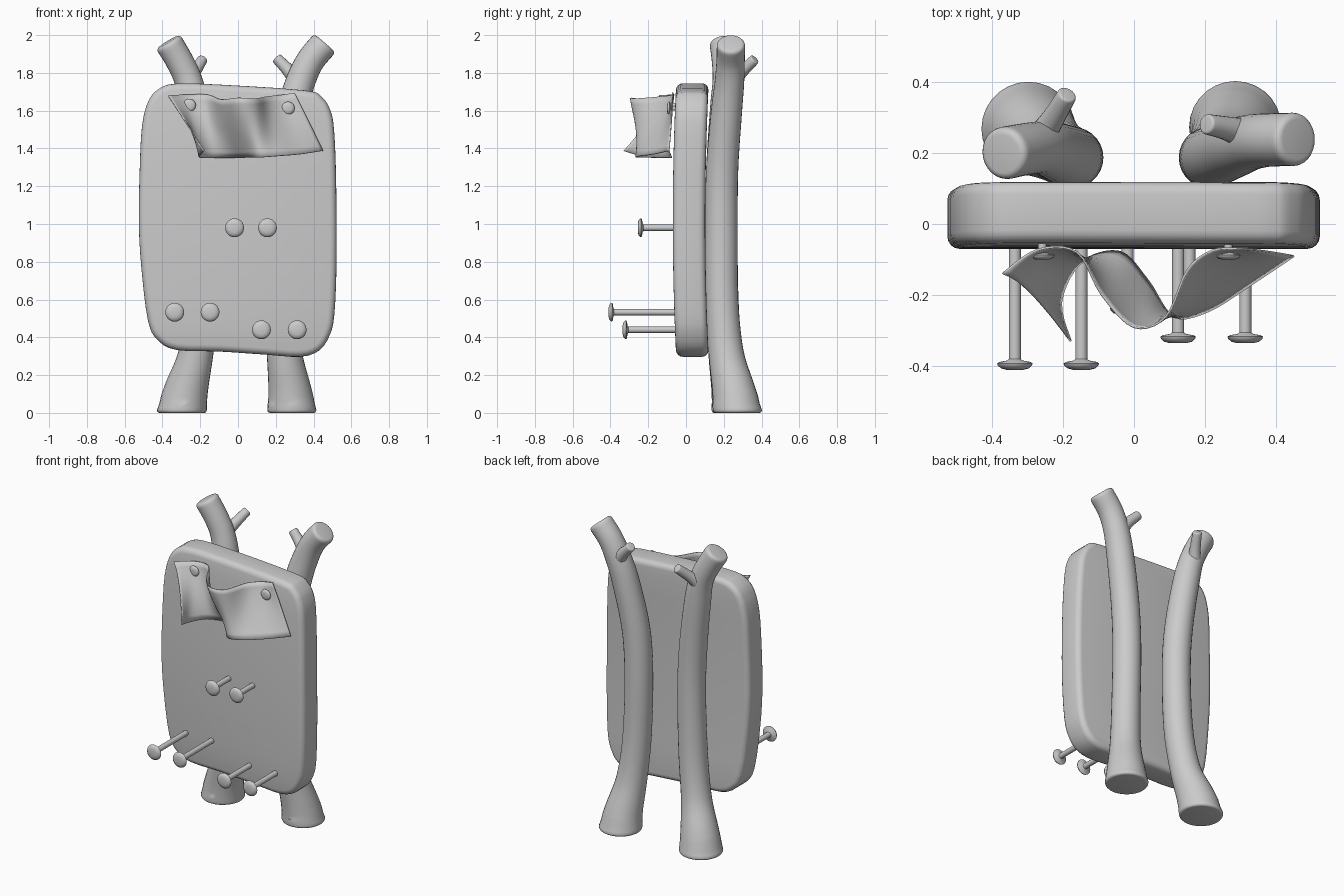
import bpy, bmesh, math
from mathutils import Vector

if "Cube" in bpy.data.objects:
    bpy.data.objects.remove(bpy.data.objects["Cube"])

Z = Vector((0, 0, 1))


def spline(pts, sub, closed=False):
    """Catmull-Rom samples through points of any dimension."""
    P = [Vector(p) for p in pts]
    n = len(P)
    get = (lambda i: P[i % n]) if closed else (lambda i: P[max(0, min(n - 1, i))])
    out = []
    for i in range(n if closed else n - 1):
        a, b, c, d = get(i - 1), get(i), get(i + 1), get(i + 2)
        for k in range(sub):
            t = k / sub
            out.append((b * 2 + (c - a) * t + (a * 2 - b * 5 + c * 4 - d) * t ** 2
                        + (b * 3 - a - c * 3 + d) * t ** 3) * 0.5)
    return out if closed else out + [P[-1]]


def finish(name, bm, angle=40):
    bmesh.ops.recalc_face_normals(bm, faces=bm.faces)
    me = bpy.data.meshes.new(name)
    bm.to_mesh(me)
    bm.free()
    ob = bpy.data.objects.new(name, me)
    bpy.context.collection.objects.link(ob)
    bpy.ops.object.select_all(action='DESELECT')
    ob.select_set(True)
    bpy.context.view_layer.objects.active = ob
    bpy.ops.object.shade_smooth_by_angle(angle=math.radians(angle))
    return ob


def tube(name, stations, sides=24, tip=0.0, foot=0.0):
    """Loft circles along (x, y, z, radius) stations with rounded ends."""
    S = [Vector(s) for s in stations]
    rings = []
    for i, s in enumerate(S):
        t = (S[min(i + 1, len(S) - 1)].xyz - S[max(i - 1, 0)].xyz).normalized()
        rings.append((s.xyz, Z if s.z < 0.05 else t, s.w))

    def cap(ring, h):
        p, t, r = ring
        return [(p + t * h * math.sin(a), t, r - abs(h) * (1 - math.cos(a)))
                for a in (math.radians(d) for d in (25, 50, 70, 90))]
    if tip:
        rings += cap(rings[-1], tip)
    if foot:
        rings = cap(rings[0], -foot)[::-1] + rings
    bm = bmesh.new()
    loops = []
    for p, t, r in rings:
        q = Z.rotation_difference(t)
        loops.append([bm.verts.new(p + q @ Vector((r * math.cos(a), r * math.sin(a), 0)))
                      for a in (2 * math.pi * k / sides for k in range(sides))])
    for A, B in zip(loops, loops[1:]):
        for k in range(sides):
            j = (k + 1) % sides
            bm.faces.new((A[k], A[j], B[j], B[k]))
    bm.faces.new(loops[0][::-1])
    bm.faces.new(loops[-1])
    return finish(name, bm)


# Board: uneven rounded outline, bevelled and slightly bowed
outline = [(-.525, 1.0), (-.52, 1.3), (-.508, 1.52), (-.475, 1.65), (-.42, 1.715),
           (-.33, 1.743), (-.1, 1.738), (.35, 1.708), (.44, 1.675), (.49, 1.6),
           (.51, 1.48), (.52, 1.2), (.522, .8), (.51, .52), (.485, .41), (.43, .33),
           (.33, .297), (.15, .308), (-.1, .325), (-.32, .332), (-.42, .38),
           (-.475, .48), (-.51, .75)]
bm = bmesh.new()
face = bm.faces.new([bm.verts.new((p.x, -.07, p.y)) for p in spline(outline, 3, True)])
ext = bmesh.ops.extrude_face_region(bm, geom=[face])
bmesh.ops.translate(bm, vec=(0, .172, 0),
                    verts=[v for v in ext['geom'] if isinstance(v, bmesh.types.BMVert)])
bm.normal_update()
if not any(len(f.verts) > 4 and f.calc_center_median().y < 0 for f in bm.faces):
    bm.faces.new([v for v in bm.verts if v.co.y < 0])
rims = [e for e in bm.edges if abs(e.verts[0].co.y - e.verts[1].co.y) < 1e-5]
bmesh.ops.recalc_face_normals(bm, faces=bm.faces)
bmesh.ops.bevel(bm, geom=rims, offset=.035, segments=4, profile=.5,
                affect='EDGES', clamp_overlap=False)
for k in range(9):
    bmesh.ops.bisect_plane(bm, geom=bm.verts[:] + bm.edges[:] + bm.faces[:],
                           plane_co=(0, 0, .42 + .15 * k), plane_no=(0, 0, 1))
for v in bm.verts:
    v.co.y += .018 * ((v.co.z - 1.02) / .72) ** 2
finish("board", bm)

# Two bent log posts
tube("left_post", spline([
    (-.297, .268, .015, .132), (-.272, .248, .13, .115), (-.222, .21, .32, .092),
    (-.185, .19, .6, .088), (-.172, .187, 1.0, .086), (-.188, .192, 1.3, .085),
    (-.232, .208, 1.62, .08), (-.263, .215, 1.76, .074), (-.308, .21, 1.86, .073),
    (-.36, .2, 1.948, .074)], 5), 28, tip=.02, foot=.015)
tube("right_post", spline([
    (.285, .272, .015, .13), (.273, .25, .13, .113), (.245, .212, .32, .093),
    (.222, .19, .6, .087), (.212, .187, 1.0, .086), (.23, .192, 1.3, .085),
    (.287, .215, 1.6, .082), (.33, .23, 1.75, .078), (.38, .236, 1.86, .075),
    (.447, .238, 1.943, .075)], 5), 28, tip=.02, foot=.015)

# Cut branch stubs
tube("left_branch", spline([(-.275, .23, 1.73, .045), (-.235, .285, 1.795, .034),
                            (-.19, .36, 1.868, .028)], 4), 16, tip=.008)
tube("right_branch", spline([(.335, .24, 1.73, .055), (.275, .265, 1.805, .036),
                             (.208, .28, 1.874, .029)], 4), 16, tip=.008)


# Nails: shaft, collar and domed head
def nail(name, x, z, tip, s=1.0):
    prof = [(-.04, .017), (tip + .03 * s, .017), (tip + .026 * s, .022),
            (tip + .022 * s, .044), (tip + .018 * s, .05), (tip + .012 * s, .048),
            (tip + .004 * s, .039), (tip, .024)]
    tube(name, [(x, y, z, r * s) for y, r in prof], 20)


for i, (x, z, tip, s) in enumerate([
        (-.335, .533, -.41, 1), (-.148, .533, -.41, 1), (.124, .44, -.335, 1),
        (.313, .44, -.335, 1), (-.018, .98, -.255, 1), (.156, .98, -.255, 1),
        (-.258, 1.628, -.1, .7), (.265, 1.613, -.1, .7)]):
    nail(f"nail_{i + 1}", x, z, tip, s)

# Wavy cloth scrap lofted between its top and bottom edges
top = spline([(-.37, -.14, 1.68), (-.27, -.072, 1.685), (-.16, -.08, 1.685),
              (-.09, -.2, 1.66), (0, -.29, 1.668), (.09, -.26, 1.665),
              (.15, -.13, 1.675), (.22, -.075, 1.682), (.3, -.07, 1.695)], 5)
bottom = spline([(-.178, -.33, 1.388), (-.205, -.22, 1.355), (-.15, -.11, 1.35),
                 (-.04, -.078, 1.35), (.04, -.16, 1.352), (.11, -.26, 1.352),
                 (.21, -.245, 1.36), (.33, -.17, 1.37), (.45, -.09, 1.388)], 5)
bm = bmesh.new()
rows = []
for k in range(11):
    v = k / 10
    row = []
    for a, b in zip(top, bottom):
        p = a.lerp(b, v)
        p.y = a.y + (b.y - a.y) * v ** 1.4
        row.append(bm.verts.new(p))
    rows.append(row)
for A, B in zip(rows, rows[1:]):
    for j in range(len(A) - 1):
        bm.faces.new((A[j], A[j + 1], B[j + 1], B[j]))
cloth = finish("cloth", bm, 60)
mod = cloth.modifiers.new("thickness", 'SOLIDIFY')
mod.thickness = .006
mod.offset = 0
